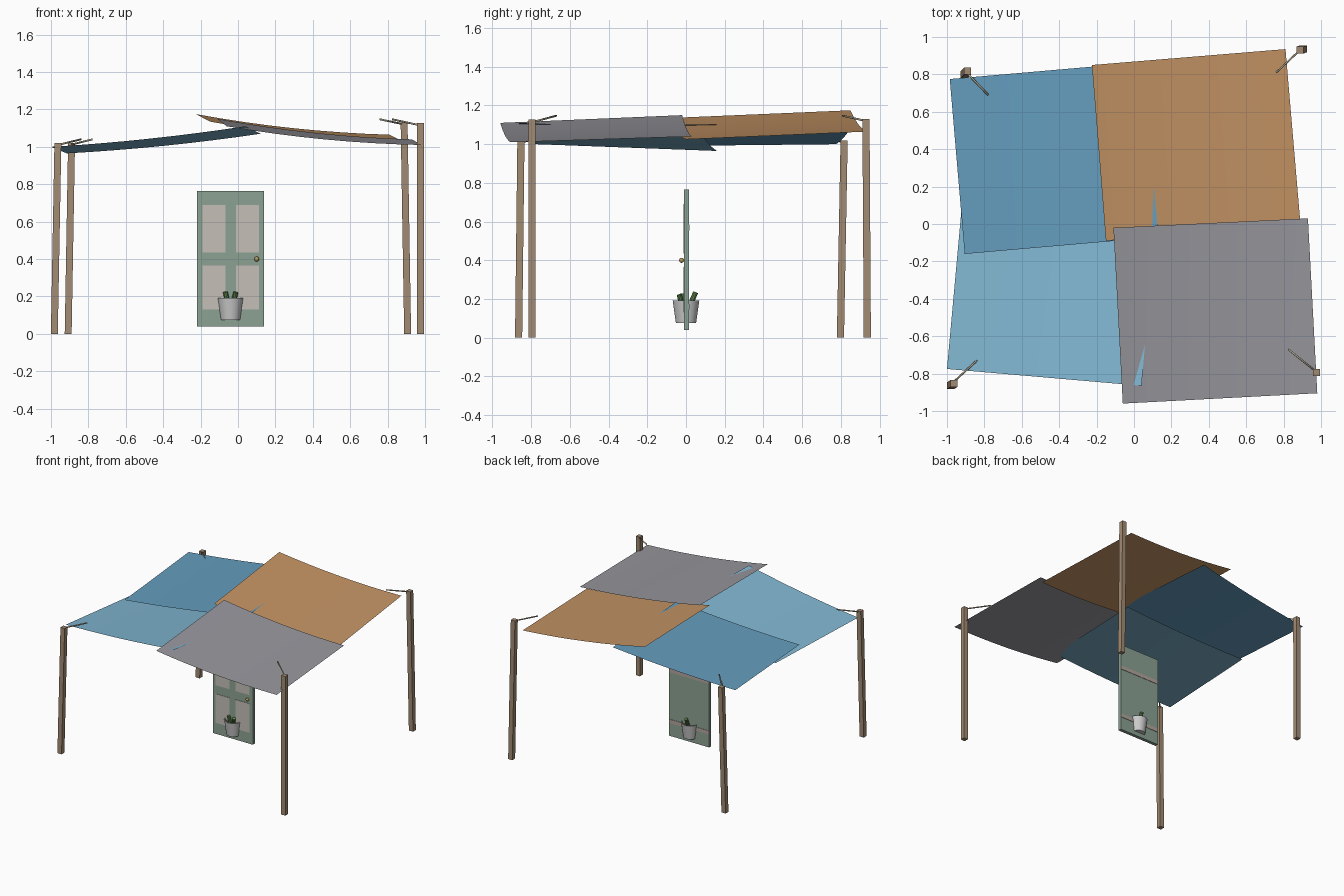
import bpy, bmesh, math
from mathutils import Vector

if "Cube" in bpy.data.objects:
    bpy.data.objects.remove(bpy.data.objects["Cube"])


def mat(name, r, g, b):
    m = bpy.data.materials.new(name)
    m.diffuse_color = (r, g, b, 1)
    m.use_nodes = True
    m.node_tree.nodes["Principled BSDF"].inputs["Base Color"].default_value = m.diffuse_color
    return m


WOOD = mat("wood", 0.36, 0.26, 0.17)
ROPE = mat("rope", 0.42, 0.38, 0.28)
GREEN = mat("door_green", 0.26, 0.36, 0.29)
PANEL = mat("panel_beige", 0.56, 0.52, 0.47)
BRASS = mat("brass", 0.45, 0.33, 0.10)
IRON = mat("hinge", 0.45, 0.38, 0.34)
LEAF = mat("plant_green", 0.12, 0.26, 0.08)
SOIL = mat("soil", 0.10, 0.06, 0.04)
POT = mat("pot", 0.60, 0.60, 0.62)


def finish(name, bm, m, smooth=False):
    me = bpy.data.meshes.new(name)
    bmesh.ops.recalc_face_normals(bm, faces=bm.faces)
    for f in bm.faces:
        f.smooth = smooth
    bm.to_mesh(me)
    bm.free()
    ob = bpy.data.objects.new(name, me)
    bpy.context.collection.objects.link(ob)
    me.materials.append(m)
    return ob


def box(name, lo, hi, m):
    bm = bmesh.new()
    bmesh.ops.create_cube(bm, size=1)
    for v in bm.verts:
        v.co = Vector([(a + b) / 2 + c * (b - a) for a, b, c in zip(lo, hi, v.co)])
    return finish(name, bm, m)


def rod(name, p, q, r1, r2, sides, m, smooth=False):
    p, q = Vector(p), Vector(q)
    bm = bmesh.new()
    bmesh.ops.create_cone(bm, cap_ends=True, segments=sides, radius1=r1, radius2=r2, depth=(q - p).length)
    rot = (q - p).to_track_quat('Z', 'Y')
    for v in bm.verts:
        v.co = rot @ v.co + (p + q) / 2
    return finish(name, bm, m, smooth)


def sheet(name, corners, m, sag=0.02, n=8):
    # sagging cloth between four corners: back left, back right, front right, front left
    a, b, c, d = map(Vector, corners)
    bm = bmesh.new()
    grid = []
    for j in range(n + 1):
        for i in range(n + 1):
            u, v = i / n, j / n
            p = a.lerp(b, u).lerp(d.lerp(c, u), v)
            p.z -= sag * 4 * u * (1 - u)
            grid.append(bm.verts.new(p))
    for j in range(n):
        for i in range(n):
            k = j * (n + 1) + i
            bm.faces.new((grid[k + n + 1], grid[k + n + 2], grid[k + 1], grid[k]))
    return finish(name, bm, m, True)


# canopy sheets
sheet("blue_sheet", [(-.985, .775, 1.0), (.05, .865, 1.105), (.13, -.07, 1.10), (-.905, -.16, .99)],
      mat("blue", .13, .34, .52), .012)
sheet("light_blue_sheet", [(-.915, .16, .965), (.12, .07, 1.07), (.04, -.865, 1.11), (-1, -.775, 1.0)],
      mat("light_blue", .22, .47, .64), .012)
sheet("orange_sheet", [(-.225, .85, 1.175), (.81, .935, 1.065), (.89, 0, 1.025), (-.15, -.09, 1.135)],
      mat("orange", .56, .30, .13))
sheet("grey_sheet", [(-.11, -.02, 1.15), (.93, .03, 1.04), (.98, -.905, 1.01), (-.06, -.96, 1.11)],
      mat("grey", .31, .31, .34))

# leaning square posts: foot, head, rope start, rope end
posts = {
    "front_left": ((-.982, -.865, 0), (-.963, -.853, 1.02), (-.965, -.845, 1.01), (-.84, -.73, 1.04)),
    "back_left": ((-.908, .798, 0), (-.89, .817, 1.02), (-.9, .815, 1.01), (-.78, .69, 1.04)),
    "back_right": ((.907, .937, 0), (.888, .93, 1.13), (.888, .93, 1.12), (.76, .81, 1.147)),
    "front_right": ((.975, -.795, 0), (.975, -.795, 1.127), (.975, -.79, 1.115), (.825, -.67, 1.147)),
}
for side, (foot, head, r0, r1) in posts.items():
    bm = bmesh.new()
    rings = [[bm.verts.new((p[0] + x * .0185, p[1] + y * .0185, p[2]))
              for x, y in ((-1, -1), (1, -1), (1, 1), (-1, 1))] for p in (foot, head)]
    for i in range(4):
        k = (i + 1) % 4
        bm.faces.new((rings[0][i], rings[0][k], rings[1][k], rings[1][i]))
    for ring in rings:
        bm.faces.new(ring)
    finish(side + "_post", bm, WOOD)
    rod(side + "_rope", r0, r1, .005, .005, 8, ROPE, True)

# door with four front panels, knob and back straps
box("door", (-.218, -.011, .04), (.14, .015, .765), GREEN)
for i, (x0, x1) in enumerate(((-.19, -.067), (-.012, .111))):
    for j, (z0, z1) in enumerate(((.13, .365), (.435, .69))):
        box(f"door_panel_{i}{j}", (x0, -.014, z0), (x1, -.01, z1), PANEL)
for j, z in enumerate((.16, .57)):
    box(f"door_strap_{j}", (-.219, .013, z - .015), (.139, .018, z + .015), IRON)
bm = bmesh.new()
bmesh.ops.create_uvsphere(bm, u_segments=16, v_segments=10, radius=.013)
bmesh.ops.translate(bm, verts=bm.verts, vec=(.1, -.023, .4))
finish("door_knob", bm, BRASS, True)

# plant pot, lathed as an open vessel
bm = bmesh.new()
N, CX = 32, -.04
prof = [(.052, .075), (.069, .192), (.063, .192), (.060, .172)]
rings = [[bm.verts.new((CX + r * math.cos(2 * math.pi * i / N), r * math.sin(2 * math.pi * i / N), z))
          for i in range(N)] for r, z in prof]
for lo, hi in zip(rings, rings[1:]):
    for i in range(N):
        k = (i + 1) % N
        bm.faces.new((lo[i], lo[k], hi[k], hi[i]))
bm.faces.new(rings[0])
pot = finish("plant_pot", bm, POT)
bpy.context.view_layer.objects.active = pot
pot.select_set(True)
bpy.ops.object.shade_smooth_by_angle()
rod("soil", (CX, 0, .168), (CX, 0, .175), .061, .061, N, SOIL)

# stubby plant stems
for i, (x, y, tx, ty, h) in enumerate(((-.055, -.02, -.068, -.025, .225), (-.035, .02, -.035, .05, .235),
                                       (-.025, -.02, -.012, -.035, .222))):
    rod(f"plant_stem_{i}", (x, y, .165), (tx, ty, h), .014, .013, 10, LEAF)
